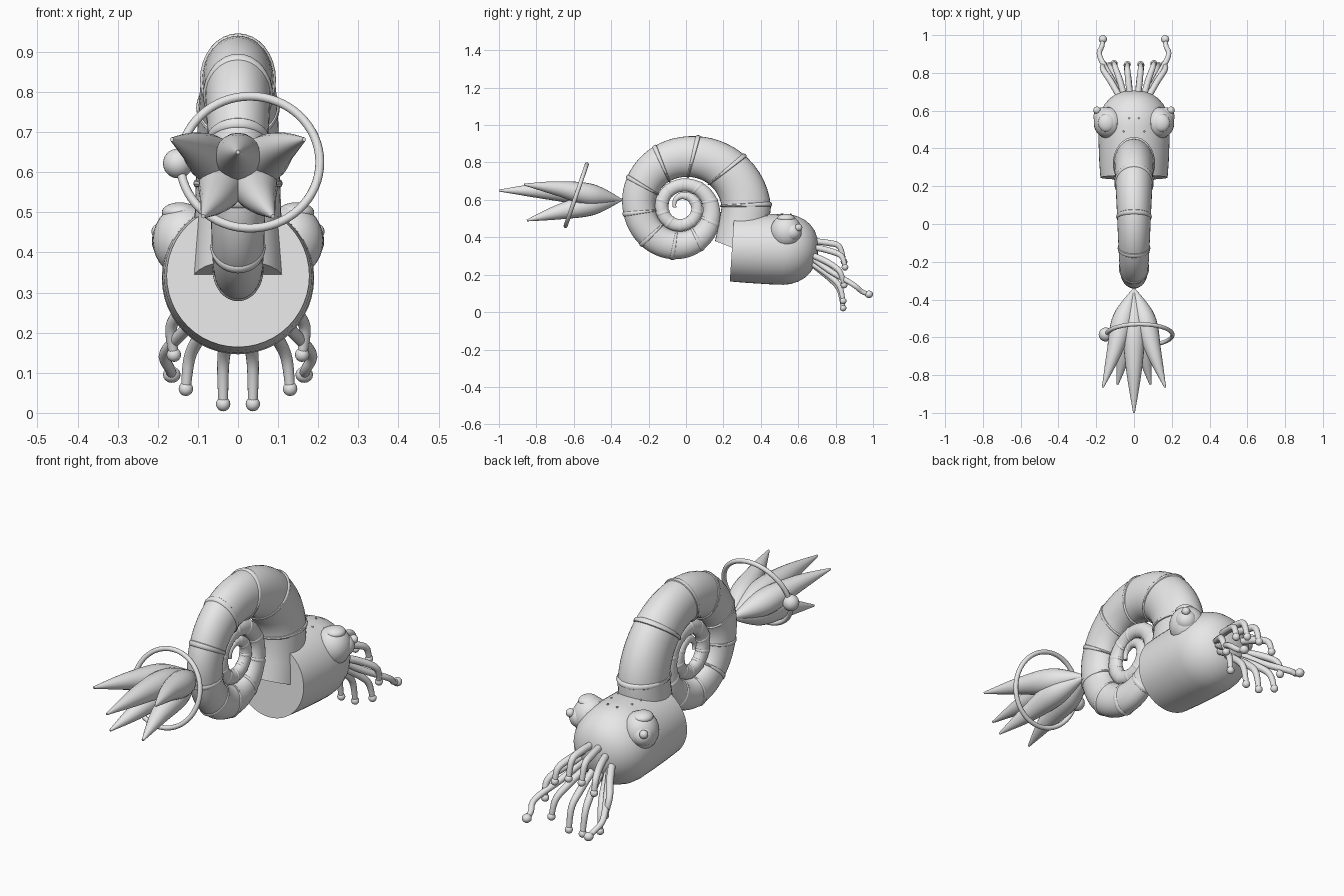
import bpy, bmesh, math
from mathutils import Vector as V

if "Cube" in bpy.data.objects:
    bpy.data.objects.remove(bpy.data.objects["Cube"])

skin = bpy.data.materials.new("pale_grey")
skin.diffuse_color = (0.8, 0.8, 0.8, 1)
skin.use_nodes = True
skin.node_tree.nodes["Principled BSDF"].inputs["Base Color"].default_value = skin.diffuse_color
X = V((1, 0, 0))


def finish(name, bm):
    bmesh.ops.recalc_face_normals(bm, faces=bm.faces)
    me = bpy.data.meshes.new(name)
    bm.to_mesh(me)
    bm.free()
    ob = bpy.data.objects.new(name, me)
    bpy.context.collection.objects.link(ob)
    me.materials.append(skin)
    bpy.ops.object.select_all(action='DESELECT')
    ob.select_set(True)
    bpy.context.view_layer.objects.active = ob
    bpy.ops.object.shade_smooth_by_angle(angle=math.radians(40))
    return ob


def loft(name, rings, n=24):
    """Skin a list of ellipses (centre, u axis, v axis), capped at both ends."""
    bm = bmesh.new()
    loops = [[bm.verts.new(c + u * math.cos(i * math.tau / n) + v * math.sin(i * math.tau / n))
              for i in range(n)] for c, u, v in rings]
    for a, b in zip(loops, loops[1:]):
        for i in range(n):
            bm.faces.new((a[i], a[(i + 1) % n], b[(i + 1) % n], b[i]))
    bm.faces.new(loops[0])
    bm.faces.new(loops[-1])
    return finish(name, bm)


def spline(vals, t):
    """Catmull-Rom value at t through evenly spaced vals."""
    i = max(0, min(int(t), len(vals) - 2))
    f = t - i
    p = [vals[max(0, min(j, len(vals) - 1))] for j in range(i - 1, i + 3)]
    return p[1] + (p[2] - p[0]) * (f / 2) + (p[0] * 2 - p[1] * 5 + p[2] * 4 - p[3]) * (f * f / 2) \
        + (p[1] * 3 - p[0] - p[2] * 3 + p[3]) * (f ** 3 / 2)


def tube(name, pts, radii, steps=20, n=14):
    """Round tube of varying radius along a smooth path."""
    pts, rings = [V(p) for p in pts], []
    for k in range(steps + 1):
        s = k / steps
        t = s * (len(pts) - 1)
        d = (spline(pts, min(t + .05, len(pts) - 1)) - spline(pts, max(t - .05, 0))).normalized()
        u = (X - d * d.x).normalized()
        r = max(spline(radii, s * (len(radii) - 1)), .001)
        rings.append((spline(pts, t), u * r, d.cross(u) * r))
    return loft(name, rings, n)


def ball(name, loc, size, seg=28):
    bm = bmesh.new()
    bmesh.ops.create_uvsphere(bm, u_segments=seg, v_segments=seg // 2, radius=1)
    bmesh.ops.scale(bm, vec=V(size) if isinstance(size, tuple) else V((size,) * 3), verts=bm.verts)
    bmesh.ops.translate(bm, vec=V(loc), verts=bm.verts)
    return finish(name, bm)


# Coiled shell: centre-line radius and half width every quarter turn
RAD = [.352, .268, .222, .203, .165, .117, .1, .096, .088, .06, .03]
HALF = [.132, .108, .088, .073, .045, .035, .036, .033, .03, .018, .01]


def coil(deg, k=1.0):
    a, t = math.radians(deg), deg / 90
    d = V((0, math.cos(a), math.sin(a)))
    h = spline(HALF, t) * k
    return V((0, -.03, .56)) + d * spline(RAD, t), d * h, X * (h * .8)


neck = [(V((0, .285, .33)), V((0, .13, -.05)), X * .115),
        (V((0, .305, .44)), V((0, .132, -.02)), X * .11)]
loft("coiled_shell", neck + [coil(a) for a in range(0, 901, 6)], 32)

# Raised bands around the shell
deg = 2
while deg < 830:
    w = math.degrees(.011 / (spline(RAD, deg / 90) + .03))
    loft("shell_band", [coil(deg + s * w, k) for s, k in
                        ((-1, .98), (-.7, 1.035), (0, 1.06), (.7, 1.035), (1, .98))], 32)
    deg += 37

# Head: blunt barrel with a domed face and slightly tilted open end
PROFILE = [(.246, .178, .342), (.33, .184, .34), (.44, .188, .337), (.52, .19, .336), (.56, .186, .336),
           (.60, .174, .337), (.635, .155, .338), (.665, .128, .34), (.688, .095, .341), (.702, .055, .342),
           (.707, .02, .342), (.708, .002, .342)]
loft("head", [(V((0, y, z)), X * r, V((0, .012 if y < .3 else 0, r))) for y, r, z in PROFILE], 48)

for s in (-1, 1):
    # Eyes: socket, bulging lens, pupil and upper cap
    ball("eye_socket", (s * .133, .535, .43), (.08, .084, .09))
    ball("eye_lens", (s * .165, .568, .428), .05)
    ball("eye_pupil", (s * .196, .602, .452), .02, 16)
    ball("eye_cap", (s * .145, .535, .5), (.045, .048, .025))
    # Small bumps on the forehead
    for x, y in ((.055, .49), (.025, .56), (.09, .53), (.06, .43)):
        ball("forehead_bump", (s * x, y, .337 + math.sqrt(.188 ** 2 - x * x)), .005, 8)
    # Short arms, each with a round tip
    for pts in (((.02, .67, .38), (.03, .76, .37), (.035, .82, .35), (.035, .845, .27)),
                ((.05, .67, .35), (.075, .76, .33), (.1, .83, .3), (.105, .85, .24)),
                ((.07, .66, .31), (.12, .75, .27), (.165, .82, .22), (.16, .845, .145)),
                ((.05, .66, .27), (.09, .76, .2), (.12, .82, .14), (.13, .84, .06)),
                ((.02, .67, .26), (.03, .77, .18), (.037, .82, .12), (.037, .84, .022))):
        tube("short_arm", [(s * x, y, z) for x, y, z in pts], [.016, .017, .015, .012])
        ball("arm_tip", (s * pts[-1][0], pts[-1][1], pts[-1][2]), .018, 16)
    # Long feeding arms with a club
    tube("long_arm", [(s * .06, .66, .3), (s * .12, .77, .22), (s * .182, .89, .15),
                      (s * .17, .94, .11), (s * .165, .975, .097)], [.016, .016, .014, .013, .013])
    ball("arm_club", (s * .165, .978, .095), (.022, .022, .02), 16)
    # Paired tail petals
    tube("side_petal", [(0, -.34, .6), (s * .055, -.5, .625), (s * .105, -.68, .66), (s * .165, -.865, .682)],
         [.004, .058, .04, .005], 24, 20)
    tube("lower_petal", [(0, -.34, .6), (s * .035, -.5, .575), (s * .055, -.68, .535), (s * .087, -.85, .49)],
         [.004, .056, .04, .005], 24, 20)

# Long upper petal of the tail
tube("upper_petal", [(0, -.34, .6), (0, -.53, .632), (0, -.74, .648), (0, -1, .65)],
     [.004, .056, .046, .005], 28, 20)

# Tilted hoop around the tail, with its bead
tilt = math.radians(71)
w = V((0, math.cos(tilt), math.sin(tilt)))
nrm = X.cross(w)
hoop = bmesh.new()
N, M = 64, 12
grid = []
for i in range(N):
    a = i * math.tau / N
    d = X * math.cos(a) + w * math.sin(a)
    grid.append([hoop.verts.new(V((.03, -.587, .625)) + d * (.174 + .011 * math.cos(j * math.tau / M))
                                + nrm * (.011 * math.sin(j * math.tau / M))) for j in range(M)])
for i in range(N):
    for j in range(M):
        p, q = grid[i], grid[(i + 1) % N]
        hoop.faces.new((p[j], p[(j + 1) % M], q[(j + 1) % M], q[j]))
finish("tail_hoop", hoop)
ball("hoop_bead", (-.15, -.585, .622), .037)
